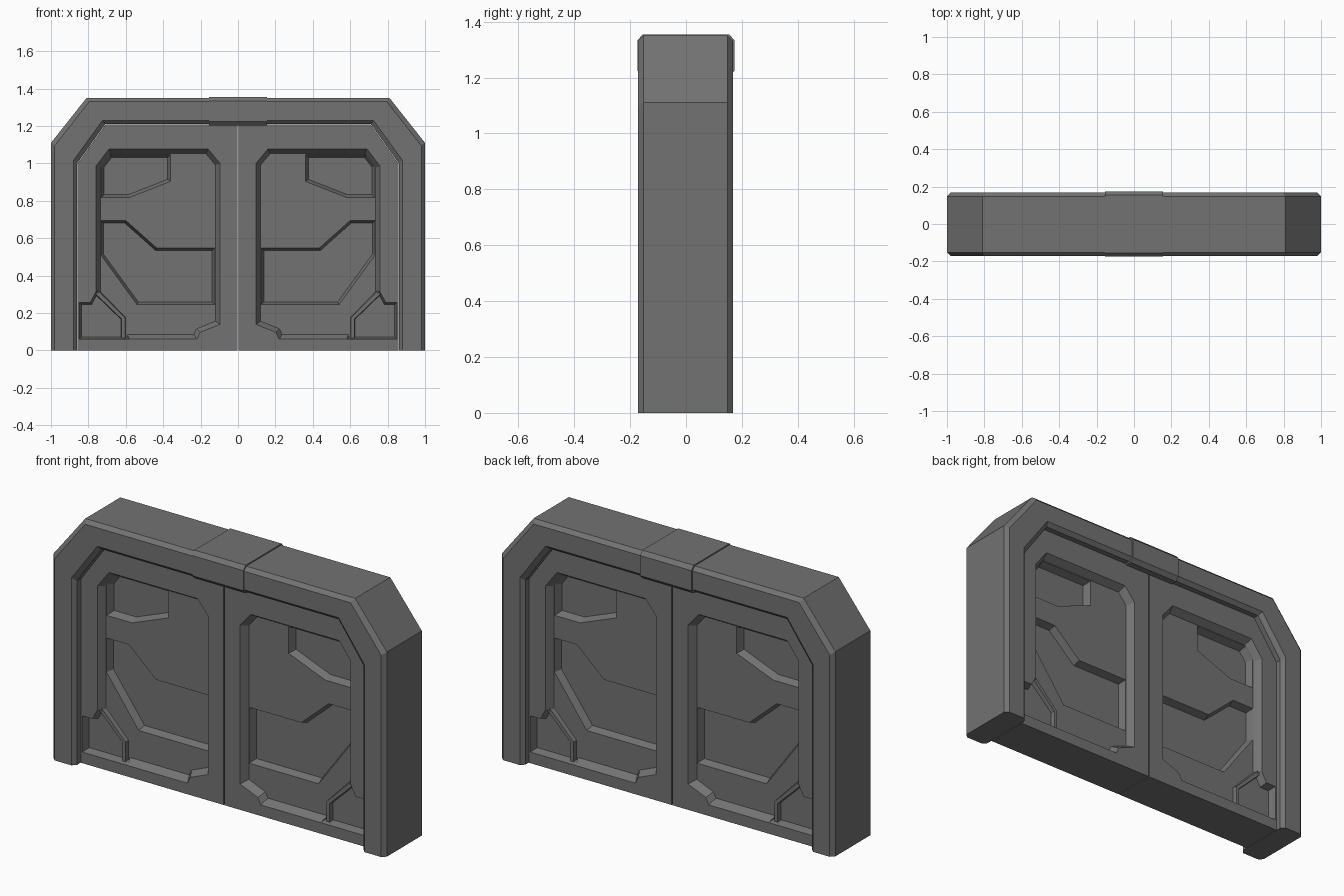
import bpy, bmesh
from mathutils import Vector

if "Cube" in bpy.data.objects:
    bpy.data.objects.remove(bpy.data.objects["Cube"])

FACE = 0.12   # half thickness of the door leaves

metal = bpy.data.materials.new("dark_metal")
metal.diffuse_color = (0.17, 0.17, 0.17, 1)
metal.use_nodes = True
metal.node_tree.nodes["Principled BSDF"].inputs["Base Color"].default_value = metal.diffuse_color


def new_object(name, bm):
    bmesh.ops.recalc_face_normals(bm, faces=bm.faces)
    mesh = bpy.data.meshes.new(name)
    bm.to_mesh(mesh)
    bm.free()
    mesh.materials.append(metal)
    ob = bpy.data.objects.new(name, mesh)
    bpy.context.collection.objects.link(ob)
    return ob


def loft(bm, rings):
    """Skin closed rings of equal length and cap both ends."""
    loops = [[bm.verts.new(p) for p in ring] for ring in rings]
    n = len(loops[0])
    for a, b in zip(loops, loops[1:]):
        for i in range(n):
            j = (i + 1) % n
            bm.faces.new((a[i], a[j], b[j], b[i]))
    bm.faces.new(loops[0])
    bm.faces.new(loops[-1])


def inset(pts, d):
    """Mitred inward offset of a polygon."""
    pts = [Vector(p) for p in pts]
    n = len(pts)
    area = sum(pts[i].x * pts[(i + 1) % n].y - pts[(i + 1) % n].x * pts[i].y
               for i in range(n))
    s = 1 if area > 0 else -1
    out = []
    for i, p in enumerate(pts):
        a = (p - pts[i - 1]).normalized()
        b = (pts[(i + 1) % n] - p).normalized()
        na, nb = Vector((-a.y, a.x)) * s, Vector((-b.y, b.x)) * s
        out.append(p + (na + nb) * d / (1 + na.dot(nb)))
    return out


def mirror_x(ob):
    m = ob.modifiers.new("mirror", 'MIRROR')
    m.use_mirror_merge = False


def recess(target, pts, top, floor, slope):
    """Cut a tapered pocket into both sides of the target."""
    bm = bmesh.new()
    low = inset(pts, slope)
    for s in (-1, 1):
        loft(bm, [[(x, s * (top + 0.02), z) for x, z in pts],
                  [(x, s * top, z) for x, z in pts],
                  [(x, s * floor, z) for x, z in low]])
    cutter = new_object("recess_cutter", bm)
    cutter.hide_render = True
    m = target.modifiers.new("recess", 'BOOLEAN')
    m.operation, m.solver, m.object = 'DIFFERENCE', 'EXACT', cutter
    dg = bpy.context.evaluated_depsgraph_get()
    mesh = bpy.data.meshes.new_from_object(target.evaluated_get(dg))
    target.modifiers.clear()
    target.data = mesh
    bpy.data.objects.remove(cutter)


def section(outer, inner, front, back):
    """Chamfered cross-section between an outer and an inner outline point."""
    o, i = Vector(outer), Vector(inner)
    c = 0.02
    ring = []
    for t, y in ((0, c - front), (1 / 7, -front), (6 / 7, -front), (1, c - front),
                 (1, back - c), (6 / 7, back), (1 / 7, back), (0, back - c)):
        p = o.lerp(i, t)
        ring.append((p.x, y, p.y))
    return ring


# Door frame: chamfered section swept round half the arch, then mirrored
bm = bmesh.new()
stations = [((0.156, 1.35), (0.156, 1.21)), ((0.81, 1.35), (0.71, 1.21)),
            ((1.0, 1.11), (0.86, 1.0)), ((1.0, 0), (0.86, 0))]
loft(bm, [section(o, i, 0.172, 0.168) for o, i in stations])
mirror_x(new_object("door_frame", bm))

# Centre clamp over the top beam
bm = bmesh.new()
loft(bm, [section((x, 1.355), (x, 1.203), 0.174, 0.174) for x in (-0.154, 0.154)])
new_object("top_clamp", bm)

# Door leaf slab
bm = bmesh.new()
leaf = [(0.003, 0), (0.857, 0), (0.857, 1.0), (0.708, 1.209), (0.003, 1.209)]
loft(bm, [[(x, y, z) for x, z in leaf] for y in (-FACE, FACE)])
door = new_object("door_leaves", bm)

# Large window pocket
recess(door, [(0.096, 0.14), (0.096, 1.0), (0.16, 1.077), (0.69, 1.077),
              (0.76, 0.985), (0.76, 0.305), (0.626, 0.166), (0.626, 0.06),
              (0.22, 0.06), (0.203, 0.096)], FACE, 0.08, 0.025)
# Lower corner pocket, opening into the window pocket
recess(door, [(0.85, 0.06), (0.85, 0.257), (0.79, 0.257), (0.757, 0.318),
              (0.72, 0.295), (0.58, 0.165), (0.58, 0.06)], FACE, 0.079, 0.012)
# Upper corner panel
recess(door, [(0.36, 1.048), (0.36, 0.904), (0.58, 0.818), (0.732, 0.818),
              (0.732, 0.985), (0.684, 1.048)], 0.08, 0.04, 0.016)
# Stepped middle panel
recess(door, [(0.733, 0.695), (0.60, 0.695), (0.435, 0.548), (0.124, 0.548),
              (0.124, 0.245), (0.54, 0.245), (0.733, 0.51)], 0.08, 0.04, 0.014)
mirror_x(door)

# Raised rib between window and corner pocket, both sides
bm = bmesh.new()
rib = [(0.775, 0.31), (0.626, 0.166), (0.626, 0.062),
       (0.60, 0.062), (0.60, 0.176), (0.757, 0.335)]
for s in (-1, 1):
    loft(bm, [[(x, s * 0.075, z) for x, z in rib],
              [(x, s * 0.102, z) for x, z in inset(rib, 0.004)]])
mirror_x(new_object("corner_ribs", bm))
